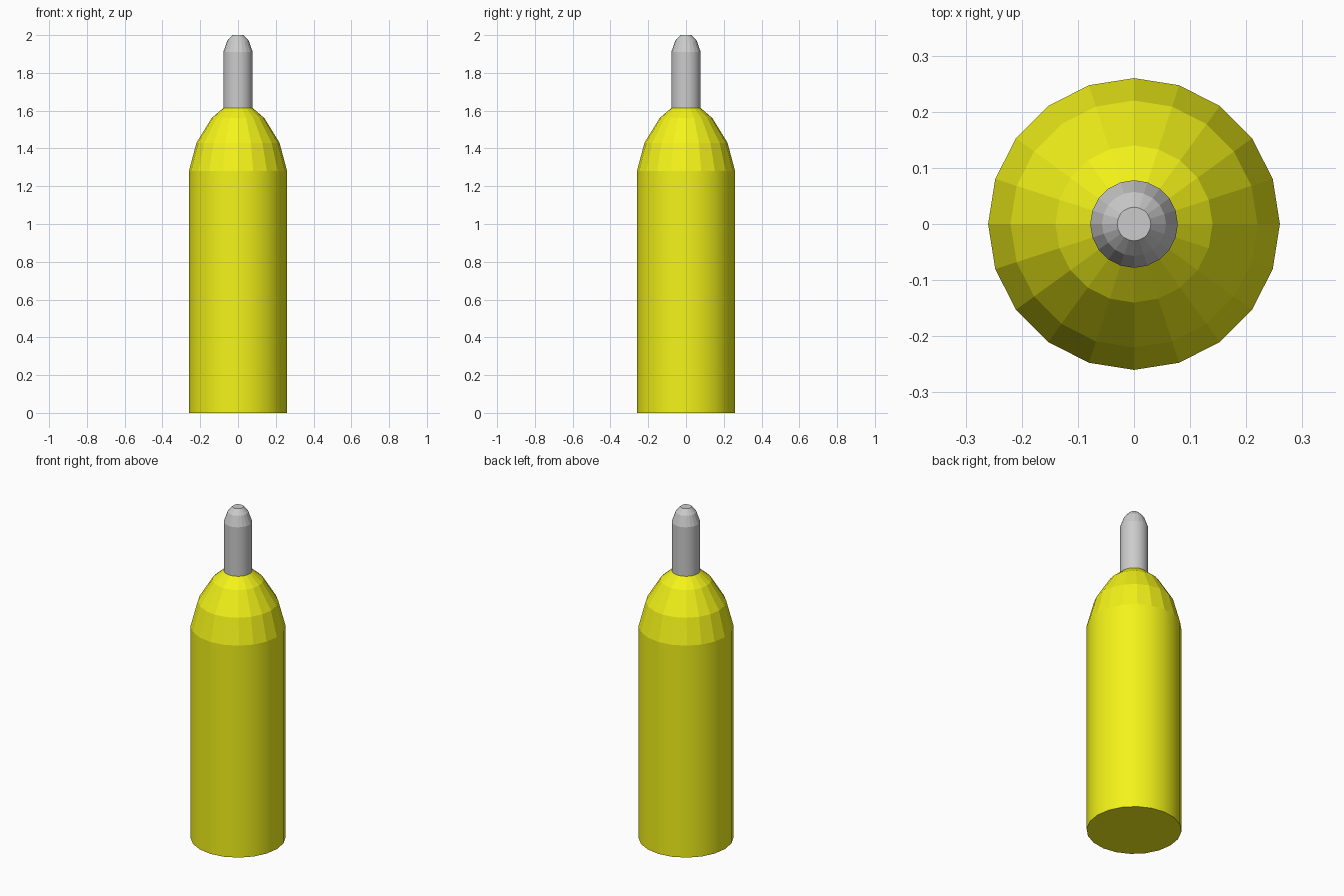
import bpy, bmesh, math

if "Cube" in bpy.data.objects:
    bpy.data.objects.remove(bpy.data.objects["Cube"])

SIDES = 20


def lathe(name, profile, color=None):
    """Revolve (radius, z) points around z; cap both ends. Only the long wall is smooth."""
    bm = bmesh.new()
    rings = []
    for r, z in profile:
        rings.append([bm.verts.new((r * math.cos(2 * math.pi * i / SIDES),
                                    r * math.sin(2 * math.pi * i / SIDES), z))
                      for i in range(SIDES)])
    for k, (low, high) in enumerate(zip(rings, rings[1:])):
        for i in range(SIDES):
            j = (i + 1) % SIDES
            face = bm.faces.new((low[i], low[j], high[j], high[i]))
            face.smooth = (k == 0)
    bm.faces.new(rings[0][::-1])
    bm.faces.new(rings[-1])
    mesh = bpy.data.meshes.new(name)
    bm.to_mesh(mesh)
    bm.free()
    obj = bpy.data.objects.new(name, mesh)
    bpy.context.collection.objects.link(obj)
    if color:
        mat = bpy.data.materials.new(name + "_paint")
        mat.diffuse_color = color
        mat.use_nodes = True
        mat.node_tree.nodes["Principled BSDF"].inputs["Base Color"].default_value = mat.diffuse_color
        mesh.materials.append(mat)
    return obj


# Yellow body with faceted rounded shoulder
lathe("body", [(0.26, 0), (0.26, 1.28), (0.22, 1.43), (0.14, 1.56), (0.078, 1.614)],
      (0.9, 0.9, 0.01, 1))

# Grey nozzle with rounded tip
lathe("nozzle", [(0.078, 1.614), (0.078, 1.91), (0.057, 1.97), (0.03, 2.0)])
